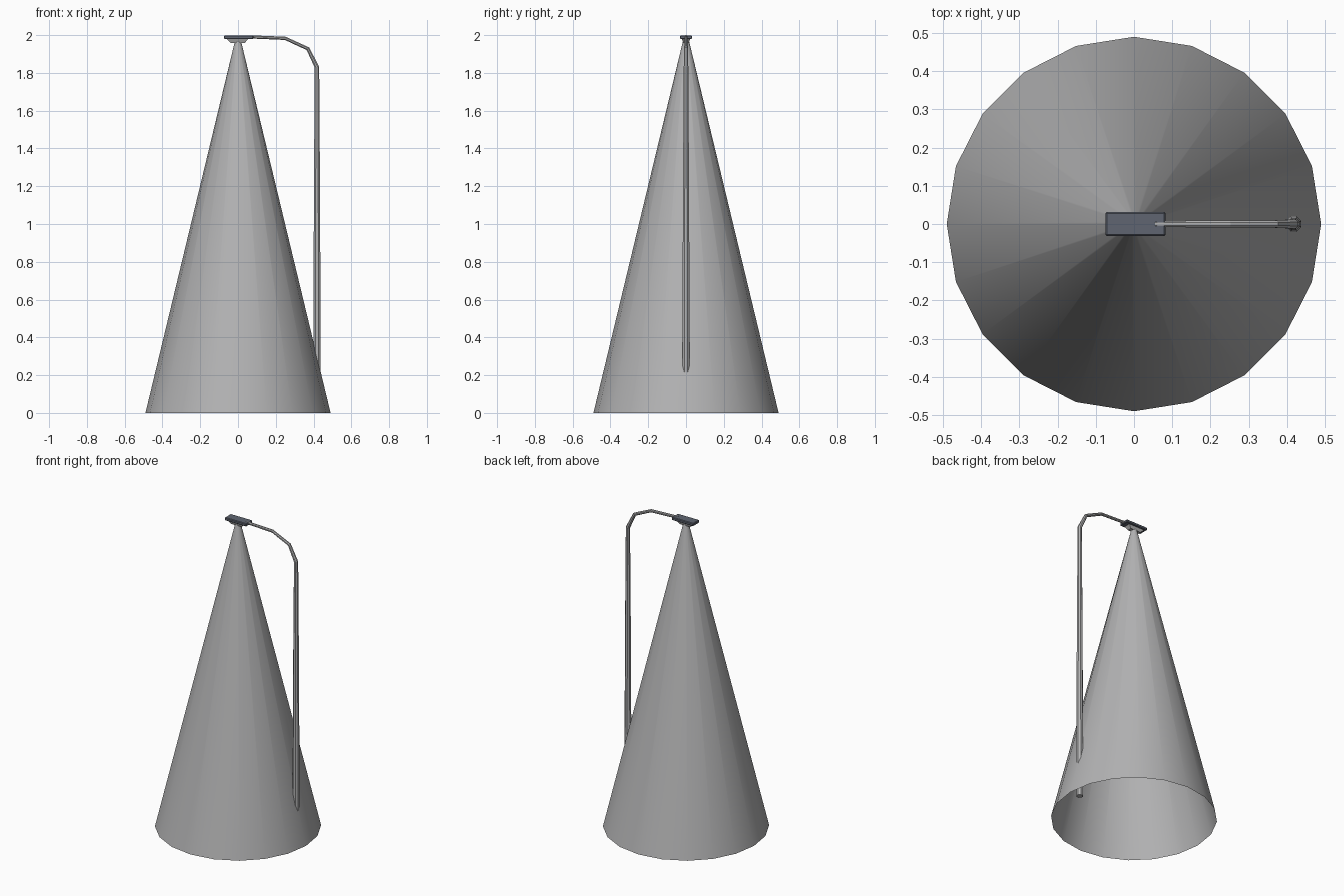
import bpy, bmesh, math
from mathutils import Vector, Matrix

if "Cube" in bpy.data.objects:
    bpy.data.objects.remove(bpy.data.objects["Cube"])


def material(name, rgb):
    m = bpy.data.materials.new(name)
    m.diffuse_color = (*rgb, 1)
    m.use_nodes = True
    m.node_tree.nodes["Principled BSDF"].inputs["Base Color"].default_value = m.diffuse_color
    return m


grey = material("light grey", (0.45, 0.45, 0.455))
slate = material("dark slate", (0.115, 0.13, 0.165))


def finish(bm, name, mat, closed=True):
    if closed:
        bmesh.ops.recalc_face_normals(bm, faces=bm.faces)
    me = bpy.data.meshes.new(name)
    bm.to_mesh(me)
    bm.free()
    me.materials.append(mat)
    ob = bpy.data.objects.new(name, me)
    bpy.context.collection.objects.link(ob)
    return ob


def smooth(ob):
    bpy.ops.object.select_all(action='DESELECT')
    bpy.context.view_layer.objects.active = ob
    ob.select_set(True)
    bpy.ops.object.shade_smooth_by_angle(angle=math.radians(35))


def block(name, mat, center, size, bottom_scale=1.0, bevel=0.0):
    bm = bmesh.new()
    bmesh.ops.create_cube(bm, size=1)
    for v in bm.verts:
        k = bottom_scale if v.co.z < 0 else 1
        v.co = Vector((v.co.x * size[0] * k, v.co.y * size[1] * k, v.co.z * size[2])) + Vector(center)
    if bevel:
        bmesh.ops.bevel(bm, geom=bm.edges[:], offset=bevel, segments=1, affect='EDGES')
    return finish(bm, name, mat)


# tall cone, open at the bottom
bm = bmesh.new()
bmesh.ops.create_cone(bm, cap_ends=False, segments=20, radius1=0.49, radius2=0.017, depth=1.965,
                      matrix=Matrix.Translation((0, 0, 0.9825)))
smooth(finish(bm, "cone_body", grey))

# cap plate and its tapered seat
block("cap_plate", slate, (0.0035, 0, 1.9885), (0.157, 0.064, 0.019), bevel=0.004)
block("cap_seat", grey, (-0.002, 0, 1.97), (0.116, 0.044, 0.022), bottom_scale=0.65)

# bent arm and hanging rod, as one tapering tube: x, z, radius
path = [(0.055, 1.991, 0.009), (0.25, 1.983, 0.0095), (0.37, 1.928, 0.0105),
        (0.418, 1.83, 0.013), (0.418, 1.25, 0.017), (0.418, 0.4, 0.021), (0.418, 0.0, 0.021)]
SIDES = 8
bm = bmesh.new()
rings = []
for i, (x, z, r) in enumerate(path):
    here = Vector((x, 0, z))
    a = path[max(i - 1, 0)]
    b = path[min(i + 1, len(path) - 1)]
    t1 = Vector((x - a[0], 0, z - a[1]))
    t2 = Vector((b[0] - x, 0, b[1] - z))
    t = (t1.normalized() + t2.normalized()).normalized()
    n = Vector((-t.z, 0, t.x))
    ring = []
    for k in range(SIDES):
        ang = 2 * math.pi * (k + 0.5) / SIDES
        ring.append(bm.verts.new(here + r * (math.cos(ang) * Vector((0, 1, 0)) + math.sin(ang) * n)))
    rings.append(ring)
for p, q in zip(rings, rings[1:]):
    for k in range(SIDES):
        j = (k + 1) % SIDES
        bm.faces.new((p[k], p[j], q[j], q[k]))
bm.faces.new(rings[0])
bm.faces.new(rings[-1])
finish(bm, "hanging_arm", grey)
